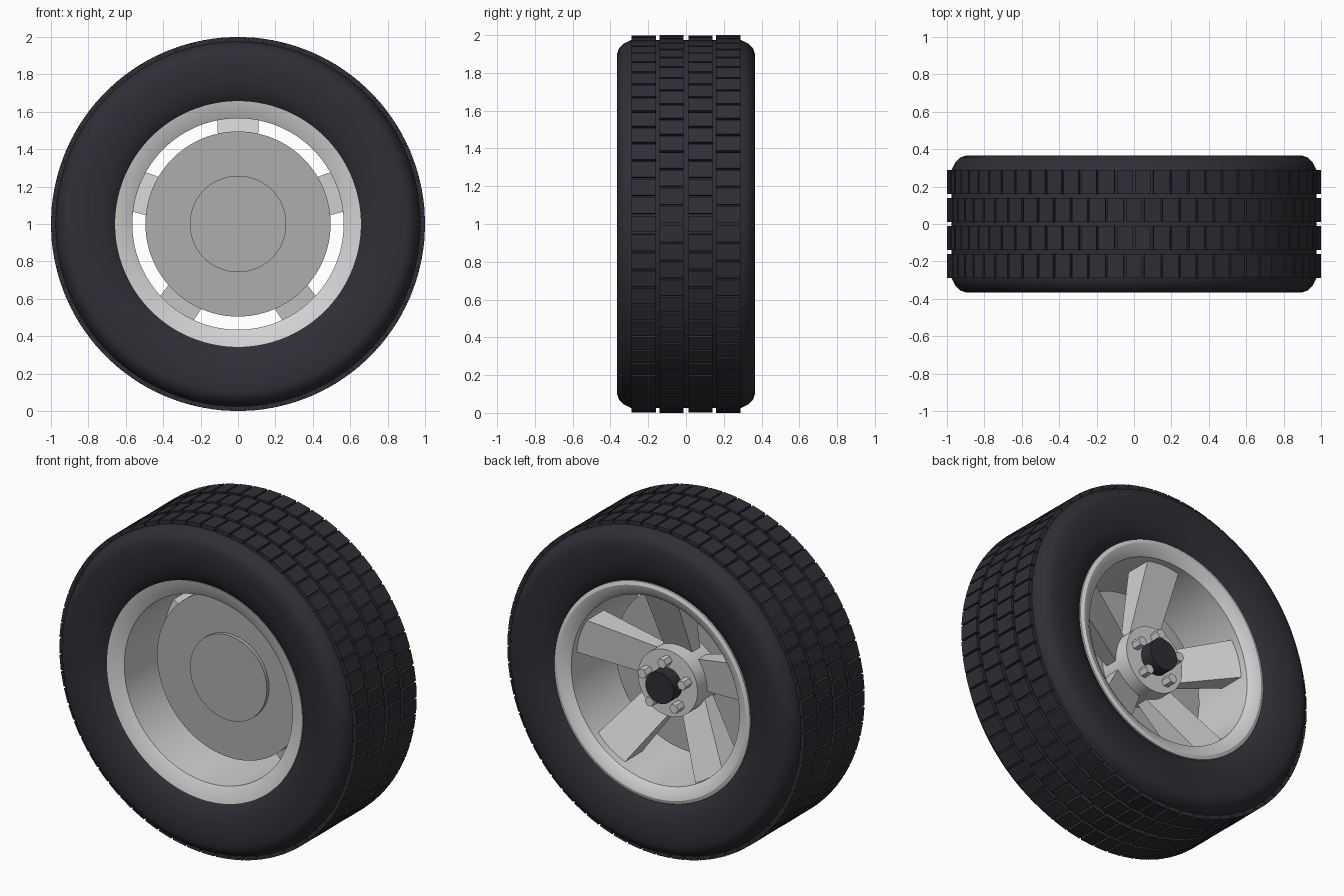
import bpy, bmesh
from math import sin, cos, pi, radians

if "Cube" in bpy.data.objects:
    bpy.data.objects.remove(bpy.data.objects["Cube"])


def make_material(name, color):
    mat = bpy.data.materials.new(name)
    mat.use_nodes = True
    mat.diffuse_color = (*color, 1)
    bsdf = mat.node_tree.nodes["Principled BSDF"]
    bsdf.inputs["Base Color"].default_value = (*color, 1)
    return mat


rubber = make_material("black rubber", (0.028, 0.028, 0.036))
alloy = make_material("light alloy", (0.65, 0.65, 0.66))
steel = make_material("brake steel", (0.42, 0.42, 0.42))


def finish(bm, name, mat, smooth=True):
    """Turn a bmesh into an object centred on the wheel axle."""
    bmesh.ops.remove_doubles(bm, verts=bm.verts, dist=0.0001)
    bmesh.ops.recalc_face_normals(bm, faces=bm.faces)
    mesh = bpy.data.meshes.new(name)
    bm.to_mesh(mesh)
    bm.free()
    mesh.materials.append(mat)
    obj = bpy.data.objects.new(name, mesh)
    obj.location.z = 1
    bpy.context.collection.objects.link(obj)
    if smooth:
        bpy.ops.object.select_all(action="DESELECT")
        obj.select_set(True)
        bpy.context.view_layer.objects.active = obj
        bpy.ops.object.shade_smooth_by_angle(angle=radians(32))
    return obj


def lathe(name, profile, mat, steps=96, closed=True):
    """Spin a (radius, y) profile round the axle."""
    bm = bmesh.new()
    rings = []
    for i in range(steps):
        a = 2 * pi * i / steps
        rings.append([bm.verts.new((r * cos(a), y, r * sin(a))) for r, y in profile])
    count = len(profile) if closed else len(profile) - 1
    for i in range(steps):
        p, q = rings[i], rings[(i + 1) % steps]
        for j in range(count):
            k = (j + 1) % len(profile)
            bm.faces.new((p[j], p[k], q[k], q[j]))
    return finish(bm, name, mat)


def drum(name, radius, y0, y1, mat, steps=64):
    return lathe(name, [(0, y0), (radius, y0), (radius, y1), (0, y1)], mat, steps, False)


def add_hull(bm, corners):
    """Box from eight corners: four of one end, then four of the other."""
    v = [bm.verts.new(c) for c in corners]
    for f in ((0, 1, 2, 3), (7, 6, 5, 4)):
        bm.faces.new([v[i] for i in f])
    for i in range(4):
        j = (i + 1) % 4
        bm.faces.new((v[i], v[i + 4], v[j + 4], v[j]))


def polar(along, across, y, angle):
    """Point at a distance along and across a spoke direction."""
    return (along * cos(angle) - across * sin(angle), y,
            along * sin(angle) + across * cos(angle))


# Tire carcass with rounded shoulders
side = [(0.64, 0.30), (0.665, 0.322), (0.71, 0.345), (0.77, 0.36), (0.84, 0.366),
        (0.90, 0.365), (0.93, 0.355), (0.955, 0.33), (0.975, 0.29)]
lathe("tire", side + [(r, -y) for r, y in reversed(side)], rubber, 128)

# Tread blocks in four staggered rows
bm = bmesh.new()
blocks = 64
half_angle = pi / blocks * 0.88
for row, (y0, y1) in enumerate(((-0.288, -0.16), (-0.14, -0.012),
                                (0.012, 0.14), (0.16, 0.288))):
    for i in range(blocks):
        a = 2 * pi * (i + 0.5 * (row % 2)) / blocks
        corners = [(r * cos(a + s * half_angle), y, r * sin(a + s * half_angle))
                   for y in (y0, y1)
                   for r, s in ((0.96, -1), (1.0, -1), (1.0, 1), (0.96, 1))]
        add_hull(bm, corners)
finish(bm, "tread_blocks", rubber, smooth=False)

# Rim barrel with a lip on both sides
lathe("rim", [(0.565, -0.285), (0.61, -0.308), (0.657, -0.32), (0.657, -0.28),
              (0.60, -0.24), (0.60, 0.24), (0.657, 0.28), (0.657, 0.325),
              (0.635, 0.332), (0.60, 0.322), (0.565, 0.295)], alloy, 128)

# Five dished spokes
bm = bmesh.new()
for i in range(5):
    a = radians(90 + 72 * i)
    corners = []
    for along, half, front, back in ((0.17, 0.095, 0.075, 0.0), (0.58, 0.112, 0.26, 0.09)):
        corners += [polar(along, -half, back, a), polar(along, half, back, a),
                    polar(along, half, front, a), polar(along, -half, front, a)]
    add_hull(bm, corners)
finish(bm, "spokes", alloy, smooth=False)

# Hub, centre cap and brake disc
drum("hub", 0.2, -0.04, 0.175, alloy)
drum("center_cap", 0.095, 0.17, 0.255, rubber, 32)
drum("brake_disc", 0.495, -0.07, -0.03, steel, 96)
drum("brake_disc_boss", 0.258, -0.092, -0.06, steel)

# Five hexagonal lug nuts
bm = bmesh.new()
for i in range(5):
    a = radians(90 + 72 * i)
    cx, _, cz = polar(0.14, 0, 0, a)
    ends = [[bm.verts.new((cx + 0.03 * cos(k * pi / 3), y, cz + 0.03 * sin(k * pi / 3)))
             for k in range(6)] for y in (0.165, 0.235)]
    for end in ends:
        bm.faces.new(end)
    for k in range(6):
        n = (k + 1) % 6
        bm.faces.new((ends[0][k], ends[0][n], ends[1][n], ends[1][k]))
finish(bm, "lug_nuts", alloy, smooth=False)
